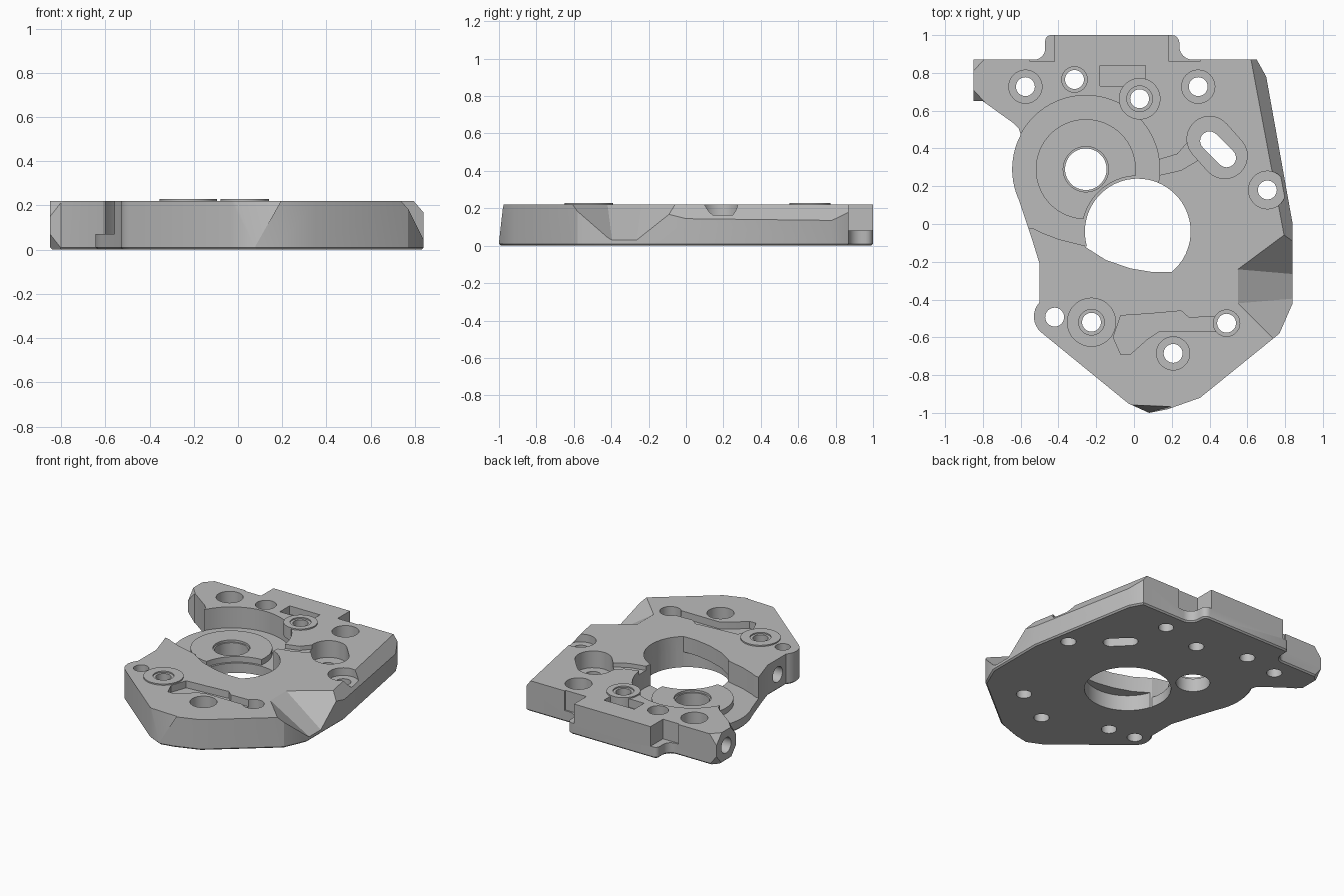
import bpy, bmesh, math
from mathutils import Vector

if "Cube" in bpy.data.objects:
    bpy.data.objects.remove(bpy.data.objects["Cube"], do_unlink=True)

TOP = 0.22
metal = bpy.data.materials.new("grey_metal")
metal.use_nodes = True
metal.diffuse_color = (0.5, 0.5, 0.5, 1)
metal.node_tree.nodes["Principled BSDF"].inputs["Base Color"].default_value = (0.5, 0.5, 0.5, 1)


def arc(cx, cy, r, a0=0, a1=360, n=8):
    angles = [math.radians(a0 + (a1 - a0) * i / n) for i in range(n + 1)]
    return [(cx + r * math.cos(a), cy + r * math.sin(a)) for a in angles]


def finish(name, bm):
    bmesh.ops.recalc_face_normals(bm, faces=bm.faces)
    mesh = bpy.data.meshes.new(name)
    bm.to_mesh(mesh)
    bm.free()
    mesh.materials.append(metal)
    obj = bpy.data.objects.new(name, mesh)
    bpy.context.collection.objects.link(obj)
    return obj


def prism(name, pts, z0, z1, bevel=0):
    bm = bmesh.new()
    face = bm.faces.new([bm.verts.new((x, y, z0)) for x, y in pts])
    rim = list(face.edges)
    ext = bmesh.ops.extrude_face_region(bm, geom=[face], use_keep_orig=True)
    moved = [g for g in ext["geom"] if isinstance(g, bmesh.types.BMVert)]
    bmesh.ops.translate(bm, verts=moved, vec=(0, 0, z1 - z0))
    bmesh.ops.recalc_face_normals(bm, faces=bm.faces)
    if bevel:
        bmesh.ops.bevel(bm, geom=rim, offset=bevel, segments=1, affect='EDGES')
    return finish(name, bm)


def disc(name, x, y, r, z0, z1, n=48):
    return prism(name, arc(x, y, r, n=n)[:-1], z0, z1)


def hull(name, pts):
    bm = bmesh.new()
    for p in pts:
        bm.verts.new(p)
    bmesh.ops.convex_hull(bm, input=bm.verts)
    return finish(name, bm)


def cut(obj, cutter, keep=False):
    mod = obj.modifiers.new("cut", 'BOOLEAN')
    mod.operation = 'DIFFERENCE'
    mod.solver = 'EXACT'
    mod.object = cutter
    bpy.context.view_layer.update()
    bpy.context.view_layer.objects.active = obj
    bpy.ops.object.modifier_apply(modifier=mod.name)
    if not keep:
        bpy.data.objects.remove(cutter, do_unlink=True)


# Main plate outline, clockwise from the arm at the back right corner
BX, BY = -0.255, 0.29
outline = [(-0.85, 0.87)]
outline += arc(-0.53, 0.93, 0.06, -90, 0) + arc(-0.44, 0.97, 0.03, 180, 90, 4)
outline += arc(0.2, 0.96, 0.04, 90, 0, 4) + arc(0.31, 0.94, 0.07, 180, 270)
outline += [(0.65, 0.87), (0.7, 0.78), (0.84, 0), (0.84, -0.42), (0.77, -0.58),
            (0.35, -0.92), (0.18, -0.98), (0.08, -1), (-0.03, -0.95)]
outline += arc(-0.42, -0.49, 0.11, 230, 137)
outline += [(-0.5, -0.21), (-0.54, -0.08)]
outline += arc(BX, BY, 0.39, 205, 152, 14)
outline += [(-0.61, 0.505), (-0.64, 0.535), (-0.8, 0.65), (-0.85, 0.65)]
plate = prism("plate", outline, 0, TOP, bevel=0.01)

# Round recess open to the side, with the area beside the big opening
cut(plate, disc("recess", BX, BY, 0.391, 0.07, 0.4, 64))
cut(plate, prism("recess_side", [(-0.8, 0.4), (-0.8, 0), (-0.53, -0.025), (-0.49, -0.045),
                                 (-0.4, -0.08), (-0.2, -0.13), (0.02, 0), (0, 0.3)], 0.07, 0.4))

# Big opening: round below, with a lip covering its front part above
opening = [(-0.26, -0.12), (-0.15, -0.19), (-0.02, -0.235), (0.1, -0.255), (0.2, -0.255)]
opening += arc(0.02, -0.04, 0.28, -40, 196, 32)
cut(plate, prism("opening", opening, -0.1, 0.4))
cut(plate, disc("opening_round", 0.02, -0.04, 0.28, -0.1, 0.11, 64))

# Bearing boss in the recess
boss = prism("bearing_boss", arc(BX, BY, 0.265, n=64)[:-1], 0.05, 0.11)
cut(boss, disc("boss_clear", 0.02, -0.04, 0.295, -0.1, 0.4, 64))
for target in (plate, boss):
    cut(target, disc("bore", BX, BY, 0.11, -0.1, 0.4))
cut(boss, disc("bore_lip", BX, BY, 0.12, 0.095, 0.4))

# Slot with its pocket and the shallow channel leading to it
def slot(name, r, z0, x0, y0, x1, y1):
    a = math.degrees(math.atan2(y1 - y0, x1 - x0))
    return prism(name, arc(x0, y0, r, a + 90, a + 270, 12) + arc(x1, y1, r, a - 90, a + 90, 12), z0, 0.4)


cut(plate, prism("channel", [(0.05, 0.25), (0.14, 0.26), (0.25, 0.285), (0.36, 0.35), (0.4, 0.45),
                             (0.32, 0.52), (0.29, 0.44), (0.23, 0.37), (0.13, 0.34), (0.05, 0.33)], 0.19, 0.4))
cut(plate, slot("slot_pocket", 0.12, 0.1, 0.4, 0.45, 0.48, 0.36))
cut(plate, slot("slot", 0.05, -0.1, 0.4, 0.44, 0.49, 0.35))

# Shallow pockets in the top
cut(plate, prism("back_pocket", [(-0.18, 0.73), (0.06, 0.73), (0.06, 0.84), (-0.18, 0.84)], 0.16, 0.4))
cut(plate, prism("front_pocket", [(-0.11, -0.6), (-0.07, -0.485), (0.08, -0.475), (0.25, -0.46), (0.29, -0.495),
                                  (0.48, -0.49), (0.48, -0.57), (0.13, -0.57), (0.07, -0.61), (-0.02, -0.69),
                                  (-0.07, -0.69)], 0.17, 0.4))

# Screw holes: x, y, counterbore radius, counterbore floor
holes = [(-0.575, 0.727, 0.088, 0.12), (-0.315, 0.765, 0.068, 0.15), (0.34, 0.727, 0.088, 0.12),
         (0.706, 0.18, 0.1, 0.165), (0.207, -0.685, 0.088, 0.12), (0.49, -0.525, 0.07, 0.12),
         (-0.42, -0.493, 0, 0)]
for x, y, r, floor in holes:
    cut(plate, disc("hole", x, y, 0.05, -0.1, 0.4, 32))
    if r:
        cut(plate, disc("counterbore", x, y, r, floor, 0.4, 32))

# Raised ring bosses around two screw holes
for name, x, y, r in (("back_ring", 0.03, 0.663, 0.11), ("front_ring", -0.225, -0.52, 0.13)):
    ring = disc(name, x, y, r, 0.14, 0.229)
    for target in (plate, ring):
        cut(target, disc("hole", x, y, 0.05, -0.1, 0.4, 32))
    cut(ring, disc("lip", x, y, 0.068, 0.21, 0.4, 32))

# Side chamfer
wedge = []
for x, y in ((0.595, 1.0), (0.806, -0.12)):
    wedge += [(x - 0.06, y, 0.3), (x + 0.12, y, 0.06), (x + 0.25, y, 0.3)]
cut(plate, hull("side_chamfer", wedge))

# Sloping scoop in the side
rim = [(0.55, -0.24), (0.55, -0.42), (0.88, -0.75), (0.9, 0.02)]
scoop = [(x, y, z) for x, y in rim for z in (TOP, 0.4)]
cut(plate, hull("scoop", scoop + [(0.9, -0.39, -0.01), (0.9, -0.27, -0.01)]))

# Slanted facet on the front corner
cut(plate, hull("front_facet", [(-0.05, -0.955, 0.23), (0.2, -0.965, 0.23), (0.07, -1.0, 0.0),
                                (-0.05, -1.1, 0.23), (0.2, -1.1, 0.23), (0.07, -1.1, 0.0)]))

# Steps beside the back tab
for x0, x1 in ((-0.55, -0.42), (0.185, 0.35)):
    cut(plate, prism("tab_step", [(x0, 0.86), (x1, 0.86), (x1, 1.1), (x0, 1.1)], 0.08, 0.4))

# Chamfered corners on the arm end
for y, sy in ((0.87, 1), (0.65, -1)):
    for z, sz in ((TOP, 1), (0, -1)):
        c = Vector((-0.85, y, z))
        tri = [c + Vector((0.055, 0, 0)), c - Vector((0, 0.06 * sy, 0)), c - Vector((0, 0, 0.07 * sz))]
        mid = sum(tri, Vector()) / 3
        cut(plate, hull("corner", [mid + (p - mid) * 2 for p in tri] + [c + Vector((-0.1, 0.1 * sy, 0.1 * sz))]))

# Cross-drilled holes in the arm end and the side wall
for x, y in ((-0.9, 0.76), (-0.55, -0.32)):
    drill = disc("drill", 0, 0, 0.055, 0, 0.2, 32)
    drill.rotation_euler = (0, math.pi / 2, 0)
    drill.location = (x, y, 0.11)
    cut(plate, drill)

# Smooth round walls, sharp edges kept
bpy.ops.object.select_all(action='DESELECT')
for obj in bpy.context.collection.objects:
    if obj.type == 'MESH' and metal.name in obj.data.materials:
        obj.select_set(True)
bpy.context.view_layer.objects.active = plate
bpy.ops.object.shade_smooth_by_angle(angle=math.radians(25))
